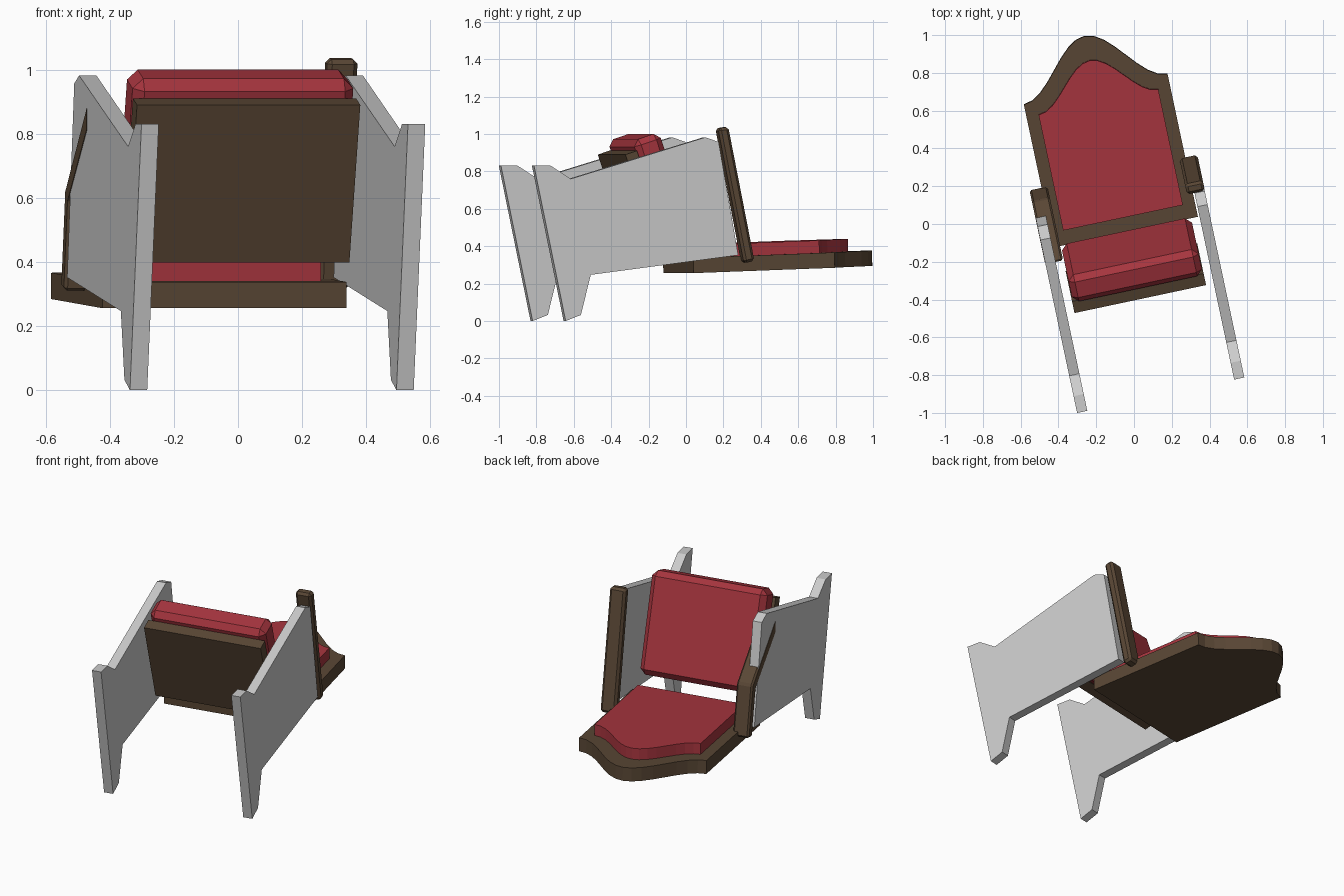
import bpy, bmesh, math
from mathutils import Vector, Matrix

if "Cube" in bpy.data.objects:
    bpy.data.objects.remove(bpy.data.objects["Cube"])

# whole chair is turned 12 degrees about z
PLACE = Matrix.Rotation(math.radians(12), 4, 'Z') @ Matrix.Translation((-0.05, 0, 0))


def material(name, rgb):
    m = bpy.data.materials.new(name)
    m.diffuse_color = (*rgb, 1)
    m.use_nodes = True
    m.node_tree.nodes["Principled BSDF"].inputs["Base Color"].default_value = m.diffuse_color
    return m


WOOD = material("wood", (0.1, 0.062, 0.035))
RED = material("red_cloth", (0.38, 0.035, 0.048))


def prism(name, pts, origin, a, b, n, depth, mat=None, bevel=0):
    """Extrude a 2D profile (in axes a, b) along n."""
    o, a, b, n = map(Vector, (origin, a, b, n))
    bm = bmesh.new()
    base = [o + a * p + b * q for p, q in pts]
    lo = [bm.verts.new(c) for c in base]
    hi = [bm.verts.new(c + n * depth) for c in base]
    bm.faces.new(lo[::-1])
    bm.faces.new(hi)
    for i in range(len(pts)):
        j = (i + 1) % len(pts)
        bm.faces.new((lo[i], lo[j], hi[j], hi[i]))
    bmesh.ops.recalc_face_normals(bm, faces=bm.faces)
    if bevel:
        bmesh.ops.bevel(bm, geom=bm.edges[:], offset=bevel, segments=1,
                        profile=0.5, affect='EDGES')
    bm.transform(PLACE)
    me = bpy.data.meshes.new(name)
    bm.to_mesh(me)
    bm.free()
    ob = bpy.data.objects.new(name, me)
    bpy.context.collection.objects.link(ob)
    if mat:
        me.materials.append(mat)
    return ob


X, Y, Z = (1, 0, 0), (0, 1, 0), (0, 0, 1)

# side panels, each with a leg
panel = [(-0.916, 0.83), (-0.825, 0.83), (-0.715, 0.76), (0.02, 0.982), (0.093, 0.957),
         (0.2, 0.352), (-0.606, 0.247), (-0.66, 0.032), (-0.743, 0)]
for side, s in (("left", -1), ("right", 1)):
    prism(side + "_side_panel", panel, (s * 0.425 - 0.0275, 0, 0), Y, Z, X, 0.055)

# arm posts: straight on the right, bent forward on the left
right_post = [(0.092, 1.03), (0.148, 1.038), (0.291, 0.322), (0.234, 0.308)]
left_post = [(0.234, 0.308), (0.291, 0.322), (0.23, 0.625), (-0.11, 0.9),
             (-0.11, 0.81), (0.178, 0.585)]
prism("right_arm_post", right_post, (0.357, 0, 0), Y, Z, X, 0.097, WOOD, 0.014)
prism("left_arm_post", left_post, (-0.454, 0, 0), Y, Z, X, 0.097, WOOD, 0.01)


# seat board and cushion with a bell shaped edge
def bell(half, back, shoulder, rise, steps=16):
    pts = [(-half, back), (half, back)]
    for i in range(steps + 1):
        t = 1 - 2 * i / steps
        pts.append((half * t, shoulder + rise * (0.5 + 0.5 * math.cos(math.pi * t))))
    return pts


tilt = 0.037
b = (0, math.cos(tilt), math.sin(tilt))
n = (0, -math.sin(tilt), math.cos(tilt))
prism("seat_board", bell(0.389, -0.03, 0.742, 0.288), (0, 0, 0.257), X, b, n, 0.082, WOOD)
prism("seat_cushion", bell(0.324, 0.047, 0.672, 0.226), (0, 0, 0.339), X, b, n, 0.067, RED)

# reclined backrest board and bevelled cushion
up, out = (0, -0.316, 0.949), (0, 0.949, 0.316)


def rect(half, low, high):
    return [(-half, low), (half, low), (half, high), (-half, high)]


prism("backrest_board", rect(0.356, 0, 0.518), (0, -0.232, 0.398), X, up, out, 0.066, WOOD)
prism("backrest_cushion", rect(0.352, -0.025, 0.572), (0, -0.169, 0.419), X, up, out, 0.152,
      RED, 0.032)
